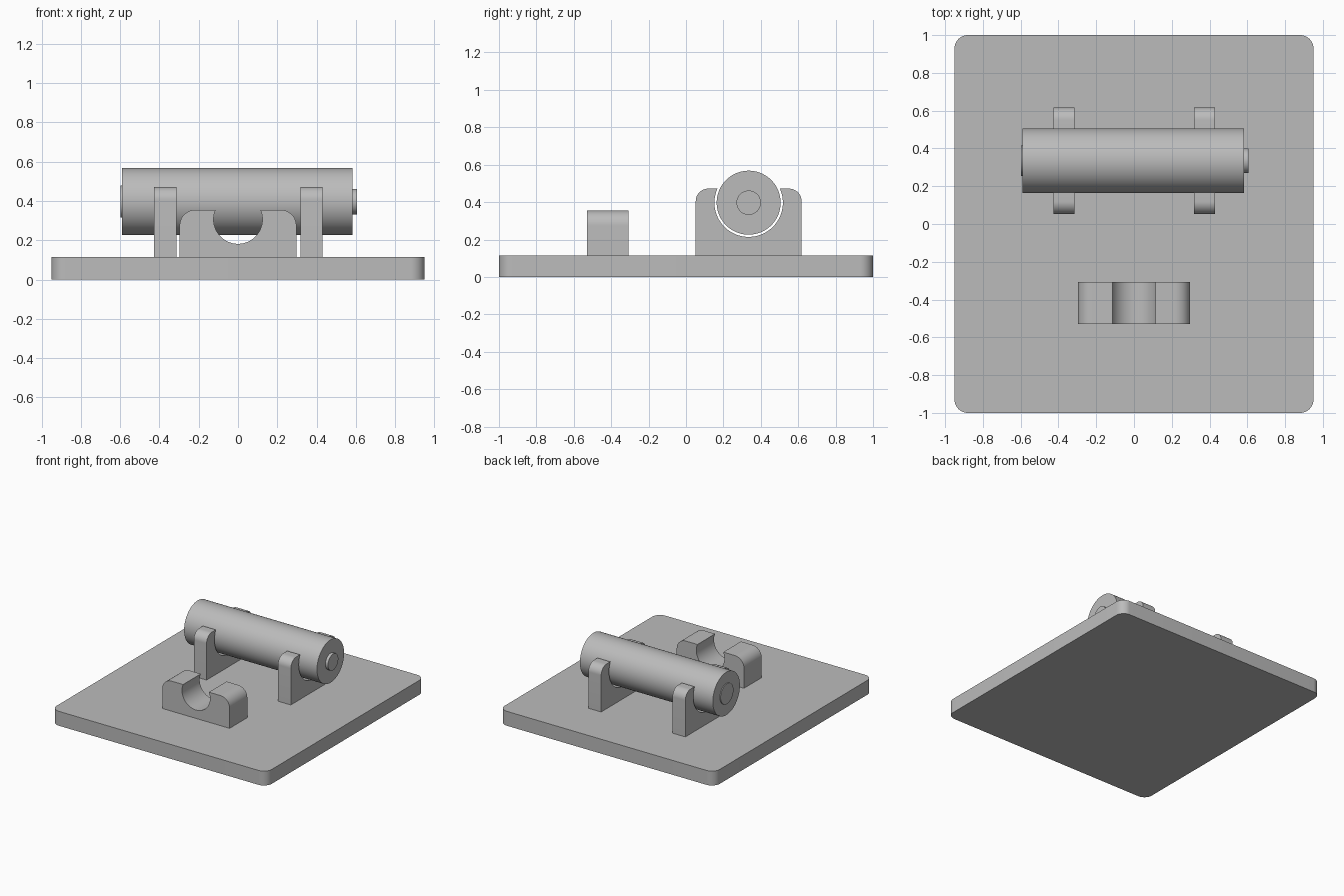
import bpy, bmesh
from math import pi, cos, sin, asin, radians
from mathutils import Matrix, Vector

if "Cube" in bpy.data.objects:
    bpy.data.objects.remove(bpy.data.objects["Cube"], do_unlink=True)

grey = bpy.data.materials.new("plain grey")
grey.use_nodes = True
colour = (0.5, 0.5, 0.5, 1)
grey.diffuse_color = colour
grey.node_tree.nodes["Principled BSDF"].inputs["Base Color"].default_value = colour


def arc(cx, cy, r, start, end, steps):
    return [(cx + r * cos(start + (end - start) * i / steps),
             cy + r * sin(start + (end - start) * i / steps)) for i in range(steps + 1)]


def finish(name, bm):
    bmesh.ops.recalc_face_normals(bm, faces=bm.faces)
    mesh = bpy.data.meshes.new(name)
    bm.to_mesh(mesh)
    bm.free()
    mesh.materials.append(grey)
    ob = bpy.data.objects.new(name, mesh)
    bpy.context.collection.objects.link(ob)
    bpy.ops.object.select_all(action="DESELECT")
    ob.select_set(True)
    bpy.context.view_layer.objects.active = ob
    bpy.ops.object.shade_smooth_by_angle(angle=radians(30))
    return ob


def extrude(name, outline, place, depth):
    """Extrude a 2D outline; place maps (u, v) to 3D, depth is the sweep vector."""
    bm = bmesh.new()
    face = bm.faces.new([bm.verts.new(place(u, v)) for u, v in outline])
    swept = bmesh.ops.extrude_face_region(bm, geom=[face], use_keep_orig=True)
    moved = [g for g in swept["geom"] if isinstance(g, bmesh.types.BMVert)]
    bmesh.ops.translate(bm, verts=moved, vec=Vector(depth))
    return finish(name, bm)


def rod(name, x0, x1, r):
    """Cylinder along x on the shared battery axis."""
    bm = bmesh.new()
    where = Matrix.Translation(((x0 + x1) / 2, AXIS_Y, AXIS_Z)) @ Matrix.Rotation(pi / 2, 4, "Y")
    bmesh.ops.create_cone(bm, cap_ends=True, segments=96, radius1=r, radius2=r,
                          depth=x1 - x0, matrix=where)
    return finish(name, bm)


def cradle_outline(half, top, fillet, groove_z, groove_r):
    """Block with rounded top corners and a round open groove."""
    lip = asin((top - groove_z) / groove_r)
    pts = [(-half, BASE_TOP), (half, BASE_TOP)]
    pts += arc(half - fillet, top - fillet, fillet, 0, pi / 2, 12)
    pts += arc(0, groove_z, groove_r, lip, -pi - lip, 64)
    pts += arc(fillet - half, top - fillet, fillet, pi / 2, pi, 12)
    return pts


BASE_TOP = 0.115
AXIS_Y, AXIS_Z = 0.335, 0.397

# Base plate with rounded corners
W, L, R = 0.95, 1.0, 0.07
plate = []
for i, (sx, sy) in enumerate([(1, 1), (-1, 1), (-1, -1), (1, -1)]):
    plate += arc(sx * (W - R), sy * (L - R), R, i * pi / 2, (i + 1) * pi / 2, 12)
extrude("base_plate", plate, lambda u, v: (u, v, 0), (0, 0, BASE_TOP))

# Pair of cradles holding the cell
holder = cradle_outline(0.283, 0.472, 0.067, AXIS_Z, 0.183)
for name, x in (("right_cradle", -0.427), ("left_cradle", 0.317)):
    extrude(name, holder, lambda u, v: (x, AXIS_Y + u, v), (0.113, 0, 0))

# Small front cradle, turned across
extrude("front_cradle", cradle_outline(0.297, 0.355, 0.08, 0.306, 0.124),
        lambda u, v: (u, -0.53, v), (0, 0.223, 0))

# Cell with its two contacts
rod("cell_body", -0.591, 0.583, 0.171)
rod("cell_button", 0.58, 0.606, 0.065)
rod("cell_end_contact", -0.597, -0.588, 0.081)
